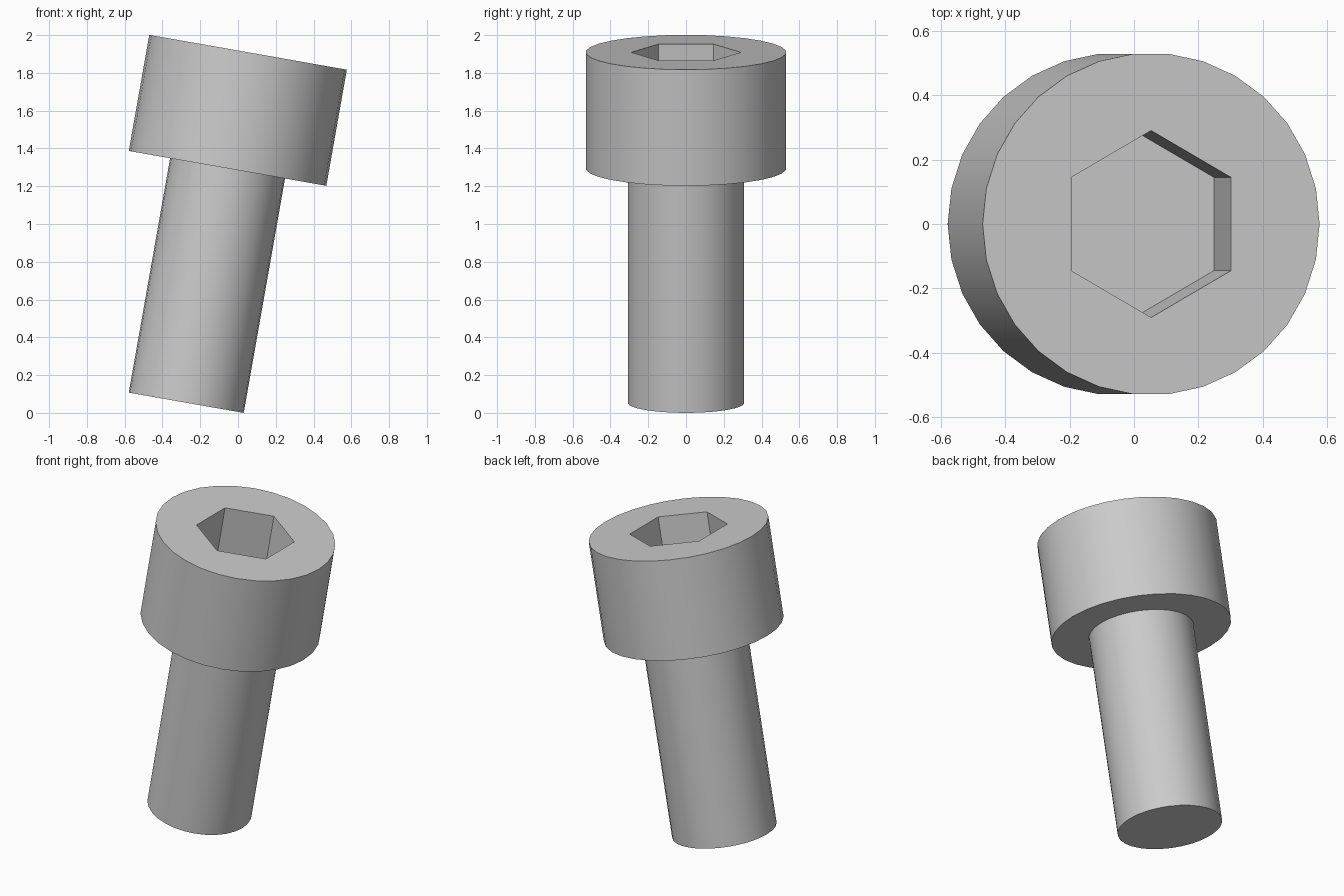
import bpy, bmesh
from math import sin, cos, pi, radians
from mathutils import Matrix, Vector

cube = bpy.data.objects.get("Cube")
if cube:
    bpy.data.objects.remove(cube, do_unlink=True)

TILT = radians(10)
SHAFT_R, HEAD_R, SOCKET_R = 0.309, 0.531, 0.29
SHAFT_LEN, HEAD_LEN, SOCKET_DEPTH = 1.26, 0.624, 0.305
TOP = SHAFT_LEN + HEAD_LEN
# Lean towards +x, with the lowest rim point resting on the ground
PLACE = (Matrix.Translation((-0.274, 0, SHAFT_R * sin(TILT)))
         @ Matrix.Rotation(TILT, 4, 'Y'))

steel = bpy.data.materials.new("grey steel")
steel.use_nodes = True
colour = (0.6, 0.6, 0.6, 1)
steel.diffuse_color = colour
steel.node_tree.nodes["Principled BSDF"].inputs["Base Color"].default_value = colour


def ring_face(bm, radius, sides, z, start=0.0):
    """A flat regular polygon, centred on the axis."""
    angles = [start + 2 * pi * i / sides for i in range(sides)]
    return bm.faces.new([bm.verts.new((radius * cos(a), radius * sin(a), z))
                         for a in angles])


def extrude(bm, face, rise, scale=1.0):
    """Pull a cap up the axis and resize it; returns the new cap."""
    cap = bmesh.ops.extrude_discrete_faces(bm, faces=[face])["faces"][0]
    for v in cap.verts:
        v.co = Vector((v.co.x * scale, v.co.y * scale, v.co.z + rise))
    return cap


def finish(bm, name):
    bmesh.ops.remove_doubles(bm, verts=bm.verts, dist=0.0001)
    bmesh.ops.recalc_face_normals(bm, faces=bm.faces)
    mesh = bpy.data.meshes.new(name)
    bm.to_mesh(mesh)
    bm.free()
    mesh.materials.append(steel)
    obj = bpy.data.objects.new(name, mesh)
    obj.matrix_world = PLACE
    bpy.context.collection.objects.link(obj)
    return obj


# Screw body: shaft, flat shoulder, then the wide head
bm = bmesh.new()
ring_face(bm, SHAFT_R, 30, 0)
cap = extrude(bm, ring_face(bm, SHAFT_R, 30, 0), SHAFT_LEN)
cap = extrude(bm, cap, 0, HEAD_R / SHAFT_R)
extrude(bm, cap, HEAD_LEN)
screw = finish(bm, "socket_head_screw")

# Hexagonal key socket, cut into the head
bm = bmesh.new()
floor = TOP - SOCKET_DEPTH
ring_face(bm, SOCKET_R, 6, floor, pi / 6)
extrude(bm, ring_face(bm, SOCKET_R, 6, floor, pi / 6), SOCKET_DEPTH + 0.2)
cutter = finish(bm, "socket_cutter")
cutter.hide_render = True

cut = screw.modifiers.new("socket", 'BOOLEAN')
cut.operation = 'DIFFERENCE'
cut.solver = 'EXACT'
cut.object = cutter
bpy.context.view_layer.update()
bpy.context.view_layer.objects.active = screw
screw.select_set(True)
bpy.ops.object.modifier_apply(modifier=cut.name)
bpy.data.objects.remove(cutter, do_unlink=True)

# Round sides smooth, rims and socket crisp
bpy.ops.object.shade_smooth_by_angle(angle=radians(30))
